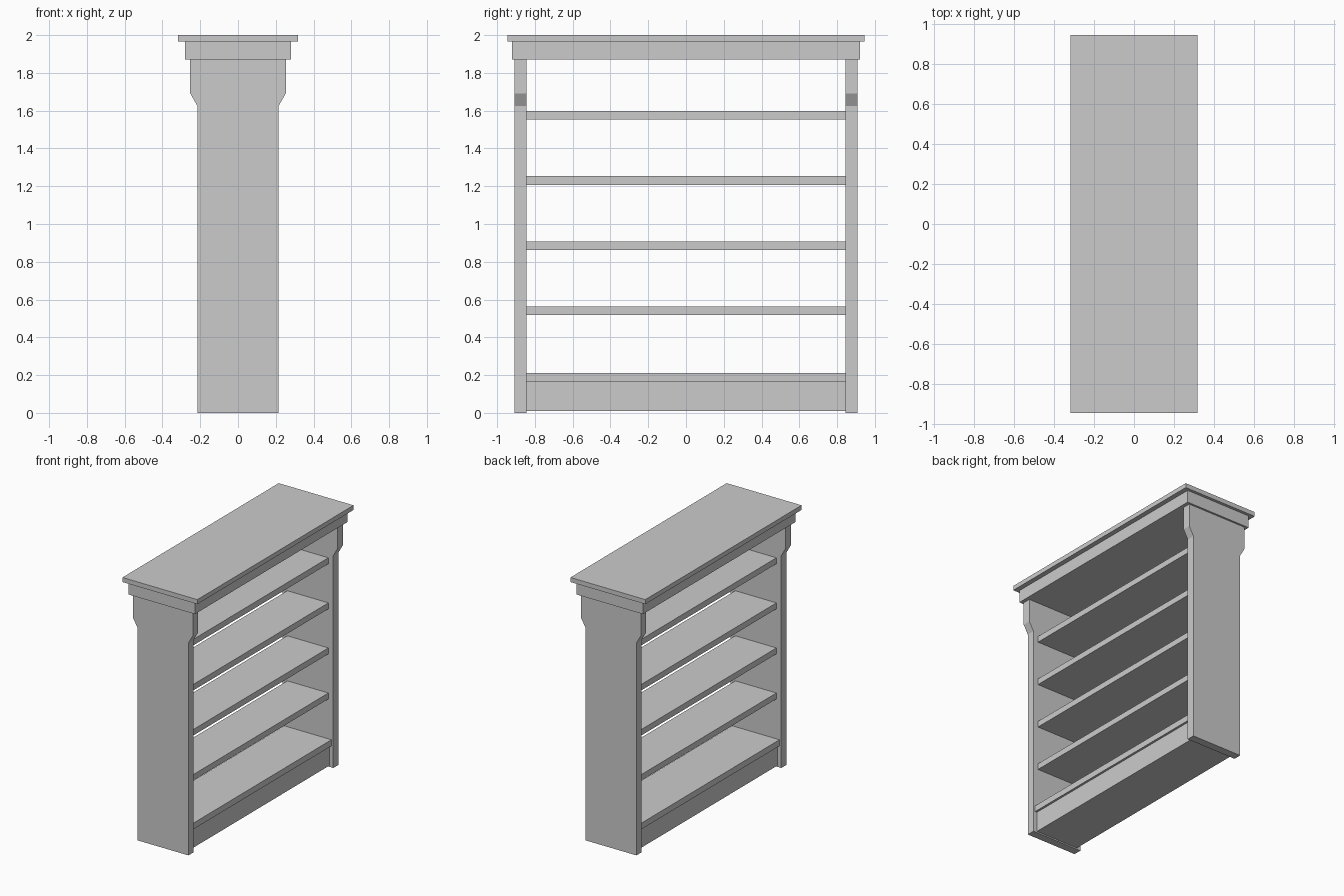
import bpy, bmesh

if "Cube" in bpy.data.objects:
    bpy.data.objects.remove(bpy.data.objects["Cube"])

paint = bpy.data.materials.new("light_grey_paint")
paint.diffuse_color = (0.6, 0.6, 0.6, 1)
paint.use_nodes = True
paint.node_tree.nodes["Principled BSDF"].inputs["Base Color"].default_value = paint.diffuse_color


def prism(name, profile, y0, y1):
    """Extrude an x-z outline along y."""
    bm = bmesh.new()
    face = bm.faces.new([bm.verts.new((x, y0, z)) for x, z in profile])
    ext = bmesh.ops.extrude_face_region(bm, geom=[face])
    moved = [v for v in ext["geom"] if isinstance(v, bmesh.types.BMVert)]
    bmesh.ops.translate(bm, verts=moved, vec=(0, y1 - y0, 0))
    bmesh.ops.recalc_face_normals(bm, faces=bm.faces)
    mesh = bpy.data.meshes.new(name)
    bm.to_mesh(mesh)
    bm.free()
    mesh.materials.append(paint)
    obj = bpy.data.objects.new(name, mesh)
    bpy.context.collection.objects.link(obj)
    return obj


def board(name, half_x, half_y, z0, z1):
    """Box centred on x and y."""
    return prism(name, [(-half_x, z0), (half_x, z0), (half_x, z1), (-half_x, z1)],
                 -half_y, half_y)


INNER, OUTER = 0.845, 0.907

# Side panels, flaring outwards beneath the cornice
right_edge = [(0.215, 0), (0.215, 1.625), (0.253, 1.692), (0.253, 1.87)]
outline = right_edge + [(-x, z) for x, z in reversed(right_edge)]
prism("front_side_panel", outline, -OUTER, -INNER)
prism("back_side_panel", outline, INNER, OUTER)

# Cornice and overhanging top
board("cornice", 0.28, 0.922, 1.87, 1.965)
board("top_board", 0.317, 0.945, 1.965, 2.0)

# Plinth and the deeper bottom shelf resting on it
board("plinth", 0.183, INNER, 0.01, 0.165)
board("bottom_shelf", 0.2, INNER, 0.165, 0.212)

# Open shelves, evenly spaced
for i in range(4):
    z = 0.517 + i * 0.345
    board(f"shelf_{i + 1}", 0.174, INNER, z, z + 0.046)
